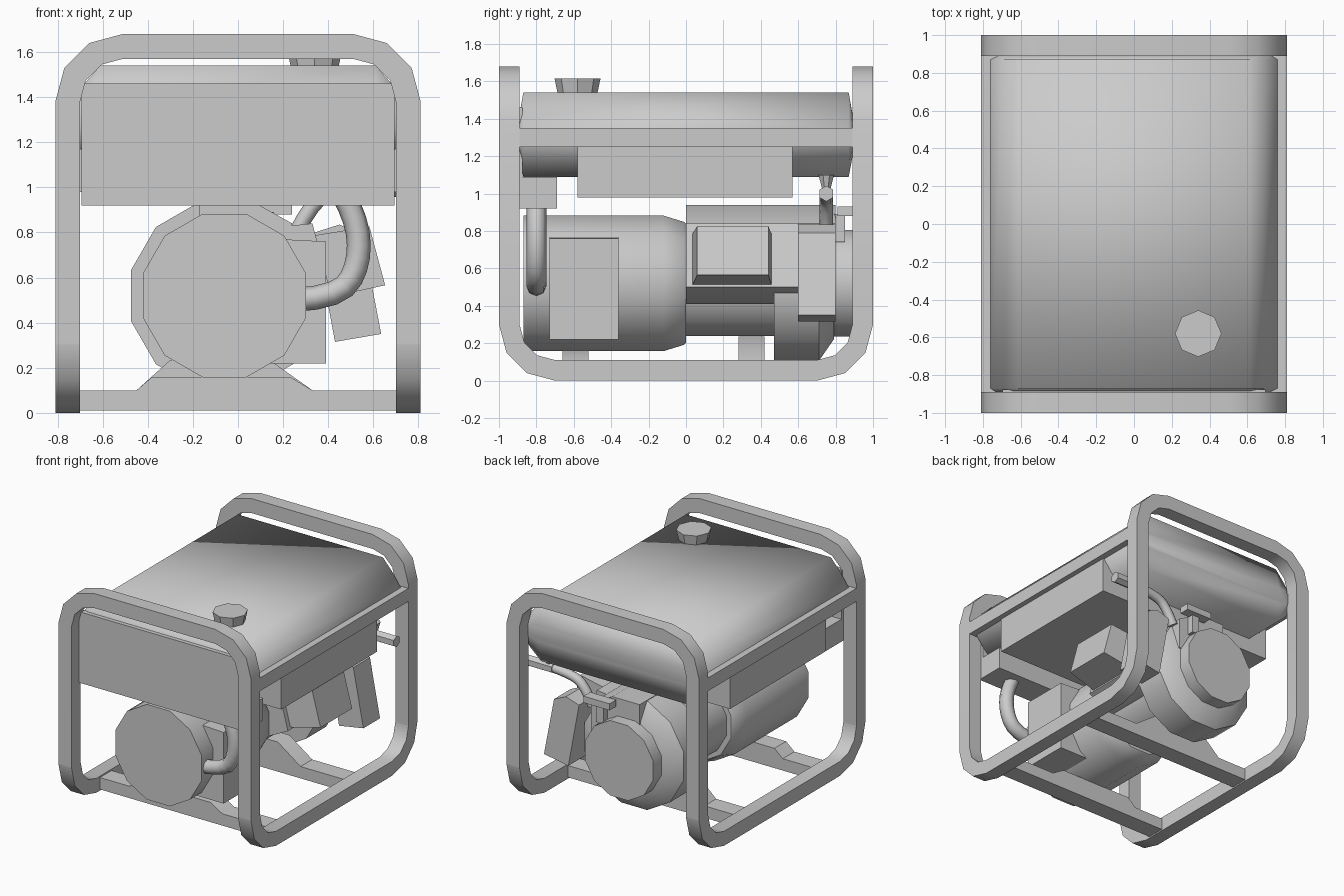
import bpy, bmesh, math

cube = bpy.data.objects.get("Cube")
if cube:
    bpy.data.objects.remove(cube, do_unlink=True)

GREY = (0.6, 0.6, 0.6, 1.0)
mat = bpy.data.materials.new("plain grey")
mat.use_nodes = True
mat.diffuse_color = GREY
mat.node_tree.nodes["Principled BSDF"].inputs["Base Color"].default_value = GREY


def finish(name, bm, angle=40):
    """Turn a bmesh into an object, smooth below the given angle."""
    bmesh.ops.recalc_face_normals(bm, faces=bm.faces[:])
    for f in bm.faces:
        f.smooth = True
    for e in bm.edges:
        e.smooth = e.calc_face_angle(0) < math.radians(angle)
    me = bpy.data.meshes.new(name)
    bm.to_mesh(me)
    bm.free()
    me.materials.append(mat)
    ob = bpy.data.objects.new(name, me)
    bpy.context.collection.objects.link(ob)


def loft(name, rings, angle=40):
    """Skin a list of closed rings and cap both ends."""
    bm = bmesh.new()
    vs = [[bm.verts.new(p) for p in r] for r in rings]
    n = len(rings[0])
    for a, b in zip(vs, vs[1:]):
        for i in range(n):
            j = (i + 1) % n
            bm.faces.new((a[i], a[j], b[j], b[i]))
    bm.faces.new(vs[0])
    bm.faces.new(vs[-1])
    finish(name, bm, angle)


def prism(name, pts, axis, a, b):
    """Extrude a 2D outline along x or y."""
    put = (lambda p, t: (t, p[0], p[1])) if axis == "x" else (lambda p, t: (p[0], t, p[1]))
    loft(name, [[put(p, t) for p in pts] for t in (a, b)])


def box(name, x, y, z):
    prism(name, [(x[0], z[0]), (x[1], z[0]), (x[1], z[1]), (x[0], z[1])], "y", *y)


def turned(name, c1, c2, rings, axis="y", sides=12, phase=0.5):
    """Faceted round part from (radius, position) pairs along y or z."""
    out = []
    for r, t in rings:
        ring = []
        for i in range(sides):
            a = 2 * math.pi * (i + phase) / sides
            u, v = c1 + r * math.cos(a), c2 + r * math.sin(a)
            ring.append((u, t, v) if axis == "y" else (u, v, t))
        out.append(ring)
    loft(name, out)


def tube(name, pts, radius):
    """Pipe along a smooth path."""
    cu = bpy.data.curves.new(name, "CURVE")
    cu.dimensions = "3D"
    cu.bevel_depth = radius
    cu.bevel_resolution = 2
    cu.use_fill_caps = True
    sp = cu.splines.new("NURBS")
    sp.points.add(len(pts) - 1)
    for p, co in zip(sp.points, pts):
        p.co = (*co, 1)
    sp.order_u = 3
    sp.use_endpoint_u = True
    sp.resolution_u = 3
    ob = bpy.data.objects.new(name, cu)
    bpy.context.collection.objects.link(ob)
    cu.materials.append(mat)


# Tube frame: U-shaped bands with rounded corners
T, R = 0.11, 0.30


def u_band(half, end, tip):
    """Outline of a U band: open at height 'end', closed at height 'tip'."""
    s = 1 if tip > end else -1

    def side(rad, h):
        cx, cz = half - R, tip - s * R
        arc = [(cx + rad * math.cos(math.radians(a)), cz + s * rad * math.sin(math.radians(a)))
               for a in (0, 30, 60, 90)]
        right = [(h, end)] + arc
        return right + [(-x, z) for x, z in reversed(right)]
    return side(R, half) + side(R - T, half - T)[::-1]


for tag, y in (("front", -1.0), ("back", 1.0 - T)):
    prism(tag + "_arch", u_band(0.81, 0.31, 1.68), "y", y, y + T)
for tag, x in (("left", 0.81 - T), ("right", -0.81)):
    prism(tag + "_bottom_rail", u_band(1.0, 0.31, 0.0), "x", x, x + T)
    box(tag + "_top_rail", (x, x + T), (-0.9, 0.9), (1.25, 1.35))

# Cross bars with engine feet
for tag, y, top, x0, x1 in (("front", -0.59, 0.16, -0.38, 0.23), ("back", 0.35, 0.235, -0.30, 0.14)):
    box(tag + "_cross_bar", (-0.71, 0.71), (y - 0.07, y + 0.07), (0.01, 0.10))
    prism(tag + "_foot", [(-0.45, 0.1), (0.33, 0.1), (x1, top), (x0, top)],
          "y", y - 0.07, y + 0.07)

# Fuel tank: rounded body with gently domed ends
body = [(0.61, 1.54), (0.69, 1.45), (0.76, 1.35), (0.76, 1.25), (0.70, 1.17), (0.61, 1.09)]
tip = [(0.62, 1.37), (0.68, 1.36), (0.72, 1.34), (0.72, 1.28), (0.68, 1.26), (0.62, 1.25)]


def tank_ring(half, y):
    return [(x, y, z) for x, z in half] + [(-x, y, z) for x, z in reversed(half)]


loft("fuel_tank", [tank_ring(tip, -0.9), tank_ring(body, -0.87),
                   tank_ring(body, 0.87), tank_ring(tip, 0.9)], 85)
turned("fuel_cap", 0.34, -0.58, [(0.105, 1.53), (0.123, 1.615)], "z", 8, 0)

# Control panel and the tray under the tank
box("control_panel", (-0.695, 0.695), (-0.915, -0.875), (0.92, 1.46))
box("control_box", (-0.695, 0.695), (-0.88, -0.69), (0.92, 1.09))
box("tank_tray", (-0.77, 0.77), (-0.58, 0.57), (0.98, 1.26))

# Alternator, crankcase and starter housing on one axis
CX, CZ = -0.06, 0.52
turned("alternator", CX, CZ, [(0.375, -0.87), (0.375, -0.12), (0.34, -0.01), (0.33, 0.0)])
turned("crankcase", CX, CZ, [(0.29, 0.0), (0.29, 0.5)])
turned("fan_housing", CX, CZ, [(0.43, 0.47), (0.43, 0.71), (0.31, 0.79)])
turned("starter_cover", CX, CZ, [(0.295, 0.77), (0.295, 0.89)])
prism("terminal_box", [(0.0, 0.22), (0.39, 0.22), (0.39, 0.76), (0.0, 0.78)], "y", -0.73, -0.36)
prism("engine_shroud", [(-0.17, 0.6), (0.24, 0.6), (0.24, 0.84), (0.06, 0.94), (-0.17, 0.94)],
      "y", 0.0, 0.80)


def tilted(u, v):
    """Point on the cylinder axis system, raised 15 degrees toward +x."""
    c, s = math.cos(math.radians(15)), math.sin(math.radians(15))
    return (CX + u * c - v * s, CZ + u * s + v * c)


# Inclined cylinder, head and air filter
prism("cylinder_block", [(-0.06, 0.41), (0.24, 0.41), (0.42, 0.50), (0.33, 0.84), (-0.06, 0.80)],
      "y", 0.0, 0.6)
head = []
for u, low, high, y0, y1 in ((0.40, -0.125, 0.16, 0.03, 0.46), (0.70, -0.14, 0.13, 0.06, 0.44)):
    a, b = tilted(u, low), tilted(u, high)
    head.append([(a[0], y0, a[1]), (a[0], y1, a[1]), (b[0], y1, b[1]), (b[0], y0, b[1])])
loft("cylinder_head", head)
prism("air_filter", [(0.43, 0.315), (0.635, 0.35), (0.55, 0.79), (0.45, 0.835), (0.34, 0.80)],
      "y", 0.60, 0.80)

# Conduit from the control box to the alternator
tube("conduit", [(0.46, -0.80, 0.98), (0.53, -0.80, 0.86), (0.54, -0.80, 0.66),
                 (0.45, -0.80, 0.51), (0.24, -0.80, 0.50)], 0.053)

# Fuel valve and hose
turned("valve_spout", 0.62, 0.75, [(0.02, 1.01), (0.045, 1.10)], "z", 8)
prism("fuel_valve", [(0.75 + 0.042 * math.cos(math.radians(a)), 1.0 + 0.042 * math.sin(math.radians(a)))
                     for a in range(30, 390, 60)], "x", 0.58, 0.81)
tube("fuel_hose", [(0.60, 0.75, 1.0), (0.44, 0.75, 0.99), (0.33, 0.75, 0.94),
                   (0.26, 0.75, 0.80)], 0.035)

# Pull handle behind the fan housing
box("handle_stem", (0.10, 0.16), (0.79, 0.85), (0.74, 0.89))
box("handle_grip", (0.02, 0.24), (0.81, 0.89), (0.88, 0.93))
